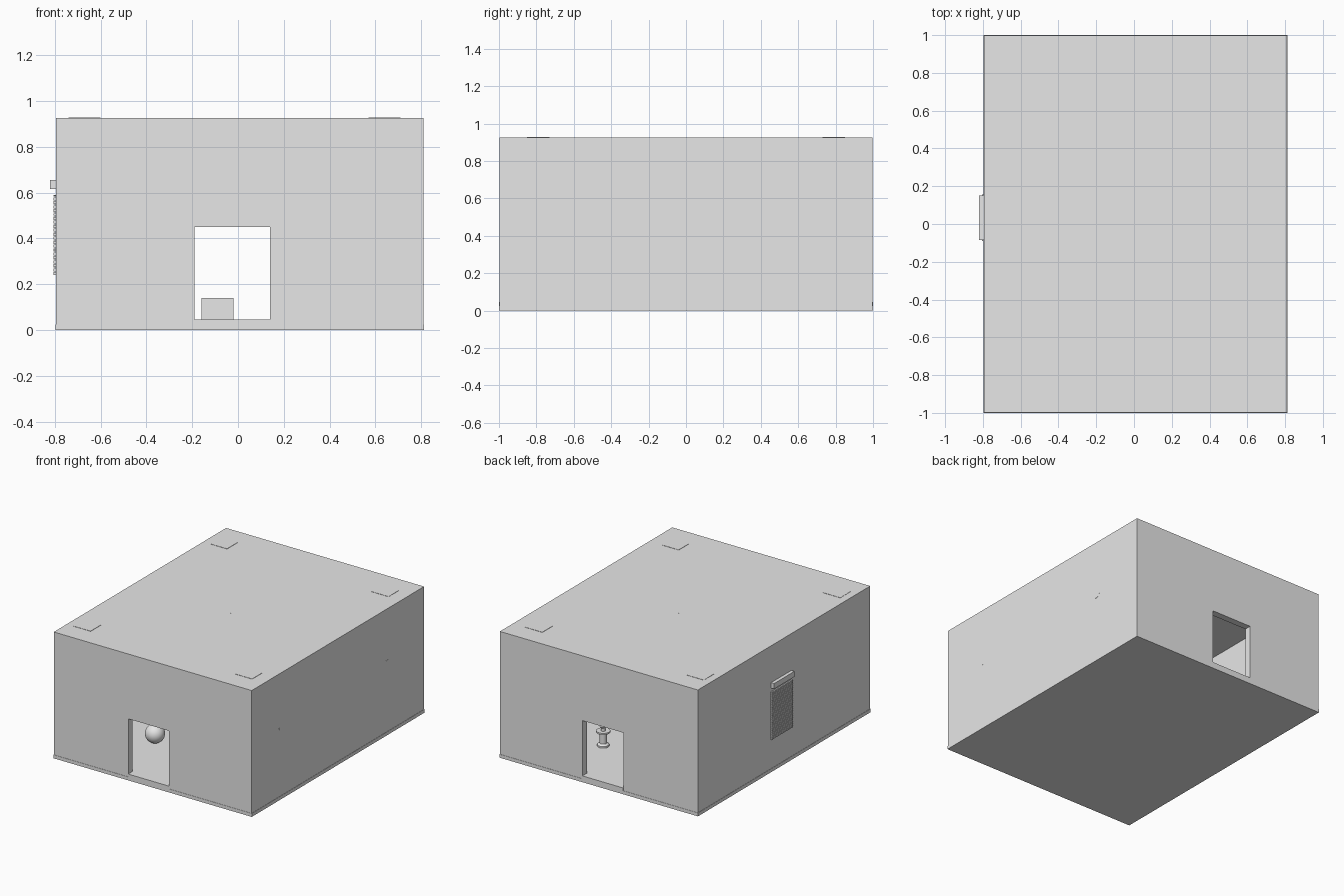
import bpy, bmesh
from mathutils import Matrix, Vector

if "Cube" in bpy.data.objects:
    bpy.data.objects.remove(bpy.data.objects["Cube"])

grey = bpy.data.materials.new("plain_grey")
grey.use_nodes = True
grey.diffuse_color = (0.8, 0.8, 0.8, 1)
grey.node_tree.nodes["Principled BSDF"].inputs["Base Color"].default_value = (0.8, 0.8, 0.8, 1)


def finish(name, bm, smooth=False):
    bmesh.ops.recalc_face_normals(bm, faces=bm.faces)
    mesh = bpy.data.meshes.new(name)
    bm.to_mesh(mesh)
    bm.free()
    mesh.materials.append(grey)
    ob = bpy.data.objects.new(name, mesh)
    bpy.context.collection.objects.link(ob)
    if smooth:
        bpy.ops.object.select_all(action='DESELECT')
        ob.select_set(True)
        bpy.context.view_layer.objects.active = ob
        bpy.ops.object.shade_smooth_by_angle()
    return ob


def add_box(bm, lo, hi):
    lo, hi = Vector(lo), Vector(hi)
    bmesh.ops.create_cube(bm, size=1, matrix=Matrix.Translation((lo + hi) / 2)
                          @ Matrix.Diagonal((*(hi - lo), 1)))


def box(name, lo, hi):
    bm = bmesh.new()
    add_box(bm, lo, hi)
    return finish(name, bm)


def disc(name, centre, radius, depth, axis='Z'):
    turn = Matrix.Rotation(1.5707963, 4, 'Y') if axis == 'X' else Matrix()
    bm = bmesh.new()
    bmesh.ops.create_cone(bm, cap_ends=True, segments=32, radius1=radius, radius2=radius,
                          depth=depth, matrix=Matrix.Translation(centre) @ turn)
    return finish(name, bm, True)


def lathe(name, profile, centre):
    bm = bmesh.new()
    verts = [bm.verts.new((r, 0, z)) for r, z in profile]
    edges = [bm.edges.new(pair) for pair in zip(verts, verts[1:])]
    bmesh.ops.spin(bm, geom=verts + edges, axis=(0, 0, 1), cent=(0, 0, 0),
                   angle=6.2831853, steps=32)
    bmesh.ops.remove_doubles(bm, verts=bm.verts, dist=0.0001)
    bmesh.ops.translate(bm, verts=bm.verts, vec=centre)
    return finish(name, bm, True)


LEFT, RIGHT, END, TOP = -0.795, 0.81, 0.998, 0.925
WALL, FLOOR = 0.05, 0.045

# Hollow room with a doorway through the front and back walls
room = box("room_shell", (LEFT, -END, 0.025), (RIGHT, END, TOP))
hollow = box("room_cutter", (LEFT + WALL, -END + WALL, FLOOR), (RIGHT - WALL, END - WALL, TOP - WALL))
doorway = box("doorway_cutter", (-0.19, -1.2, FLOOR), (0.14, 1.2, 0.45))
for cutter in (hollow, doorway):
    mod = room.modifiers.new(cutter.name, 'BOOLEAN')
    mod.operation = 'DIFFERENCE'
    mod.solver = 'EXACT'
    mod.object = cutter
bpy.context.view_layer.update()
evaluated = room.evaluated_get(bpy.context.evaluated_depsgraph_get())
carved = bpy.data.meshes.new_from_object(evaluated)
room.modifiers.clear()
room.data = carved
for cutter in (hollow, doorway):
    bpy.data.objects.remove(cutter)

# Base slab and raised door sills
box("base_slab", (LEFT - 0.002, -1, 0), (RIGHT + 0.002, 1, 0.025))
for side, name in ((-1, "front_sill"), (1, "back_sill")):
    y = sorted((side, side * 0.95))
    box(name, (-0.19, y[0], 0.01), (0.14, y[1], FLOOR + 0.001))

# Roof corner plates
for x in (-0.67, 0.64):
    for y in (-0.79, 0.79):
        box("roof_corner_plate", (x - 0.07, y - 0.06, TOP - 0.004), (x + 0.07, y + 0.06, TOP + 0.002))

# Roof centre disc and wall discs, almost flush
disc("roof_centre_disc", (0, 0, TOP - 0.004), 0.083, 0.009)
for y in (-0.65, 0.57):
    disc("wall_disc", (RIGHT - 0.004, y, 0.52), 0.03, 0.009, 'X')

# Slatted shutter and its header on the side wall
slats = bmesh.new()
count, low, high = 70, 0.24, 0.59
pitch = (high - low) / count
for i in range(count):
    z = low + i * pitch
    add_box(slats, (LEFT - 0.01, -0.09, z), (LEFT + 0.002, 0.155, z + pitch * 0.8))
finish("shutter_slats", slats)
box("shutter_header", (LEFT - 0.025, -0.085, 0.615), (LEFT + 0.002, 0.15, 0.655))

# Furnishings inside
box("floor_block", (-0.16, -0.07, FLOOR), (-0.02, 0.07, 0.14))
ball = bmesh.new()
bmesh.ops.create_uvsphere(ball, u_segments=32, v_segments=16, radius=0.067,
                          matrix=Matrix.Translation((-0.33, -0.49, FLOOR + 0.067)))
finish("floor_ball", ball, True)
lathe("pedestal", [(0, 0), (0.04, 0), (0.04, 0.012), (0.024, 0.022), (0.024, 0.09),
                   (0.047, 0.1), (0.047, 0.112), (0.015, 0.112), (0.015, 0.13),
                   (0.024, 0.145), (0.015, 0.165), (0, 0.17)], (0.3, 0.53, FLOOR))
